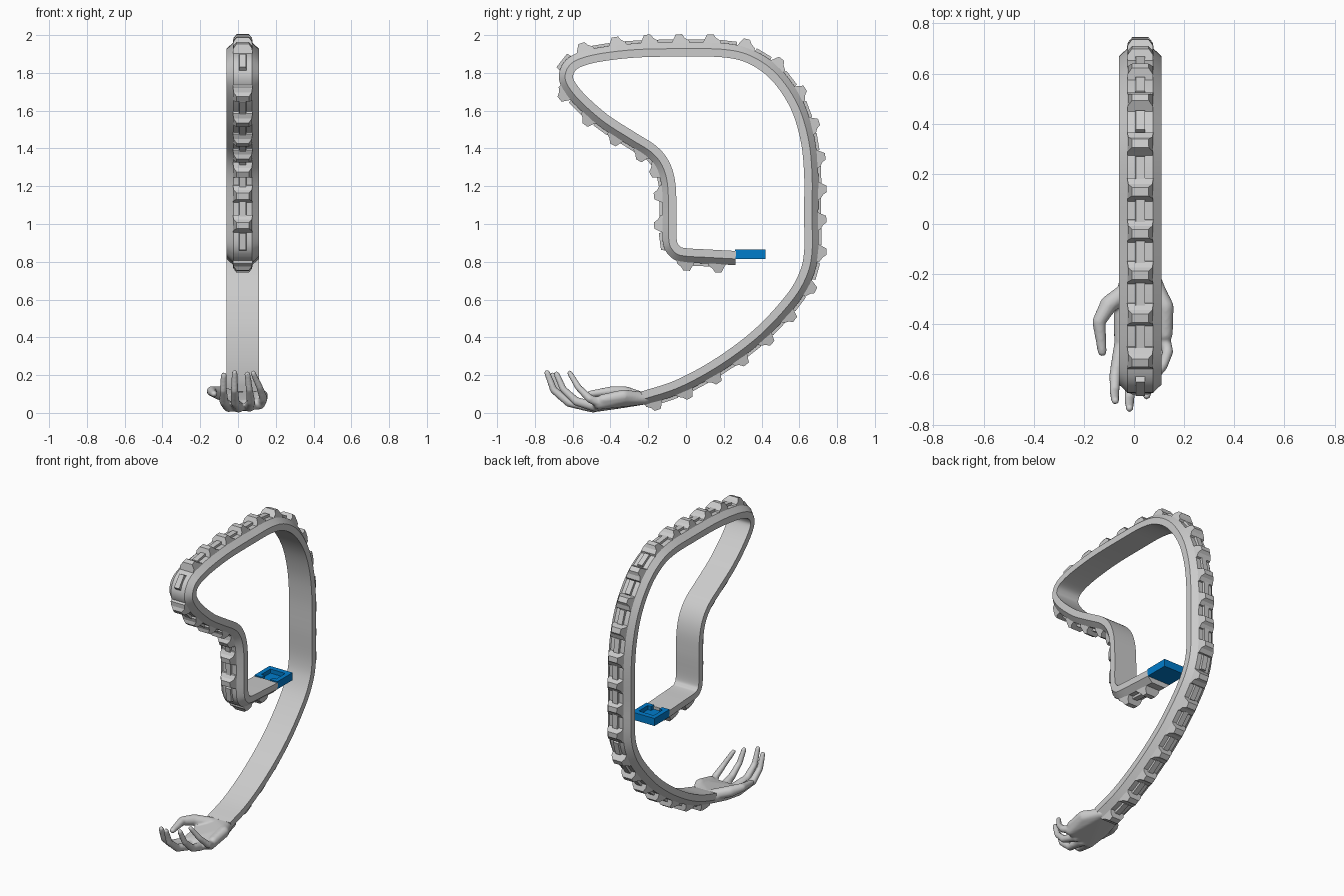
import bpy, bmesh, math
from mathutils import Vector

if "Cube" in bpy.data.objects:
    bpy.data.objects.remove(bpy.data.objects["Cube"])

CX = 0.025  # strap centre line in x


def make_object(name, bm):
    bmesh.ops.recalc_face_normals(bm, faces=bm.faces)
    me = bpy.data.meshes.new(name)
    bm.to_mesh(me)
    bm.free()
    ob = bpy.data.objects.new(name, me)
    bpy.context.collection.objects.link(ob)
    return ob


def smooth(ob, angle):
    bpy.ops.object.select_all(action='DESELECT')
    ob.select_set(True)
    bpy.context.view_layer.objects.active = ob
    bpy.ops.object.shade_smooth_by_angle(angle=math.radians(angle))


# Inner line of the strap in (y, z), from the buckle round to the wrist
KEYS = [(.265, .857), (.12, .865), (0, .872), (-.035, .885), (-.05, .93), (-.05, 1.1),
        (-.06, 1.24), (-.095, 1.34), (-.16, 1.415), (-.27, 1.485), (-.41, 1.575),
        (-.53, 1.68), (-.59, 1.755), (-.595, 1.795), (-.56, 1.83), (-.45, 1.86),
        (-.25, 1.882), (0, 1.886), (.2, 1.882), (.33, 1.85), (.45, 1.765), (.55, 1.62),
        (.605, 1.45), (.625, 1.27), (.625, 1.05), (.625, .85), (.595, .73), (.52, .61),
        (.36, .44), (.16, .29), (-.05, .175), (-.24, .112)]


def spline(pts, n=8):
    pts = [Vector(p) for p in pts]
    ext = [2 * pts[0] - pts[1]] + pts + [2 * pts[-1] - pts[-2]]
    out = []
    for i in range(1, len(ext) - 2):
        a, b, c, d = ext[i - 1:i + 3]
        for k in range(n):
            t = k / n
            out.append(.5 * (2 * b + (c - a) * t + (2 * a - 5 * b + 4 * c - d) * t * t
                             + (3 * b - a - 3 * c + d) * t ** 3))
    return out + [pts[-1]]


path = spline(KEYS)
arc = [0]
for a, b in zip(path, path[1:]):
    arc.append(arc[-1] + (b - a).length)


def frame(s):
    """Point, tangent and outward normal at arc length s."""
    i = 0
    while i < len(arc) - 2 and arc[i + 1] < s:
        i += 1
    f = (s - arc[i]) / (arc[i + 1] - arc[i])
    p = path[i].lerp(path[i + 1], f)
    t = (path[min(i + 2, len(path) - 1)] - path[max(i - 1, 0)]).normalized()
    return p, t, Vector((-t.y, t.x))


def place(fr, x, along, out):
    p, t, n = fr
    q = p + t * along + n * out
    return (CX + x, q.x, q.y)


# Strap: chamfered section swept along the path
SECTION = [(-.085, 0), (.085, 0), (.085, .042), (.05, .075), (-.05, .075), (-.085, .042)]
bm = bmesh.new()
rings = [[bm.verts.new(place(frame(s), x, 0, h)) for x, h in SECTION] for s in arc]
for r0, r1 in zip(rings, rings[1:]):
    for j in range(6):
        k = (j + 1) % 6
        bm.faces.new((r0[j], r0[k], r1[k], r1[j]))
bm.faces.new(rings[0])
bm.faces.new(rings[-1])
smooth(make_object("curved_strap", bm), 25)

# Vertebra ridges with narrow links between them
PITCH = .163
BUMP = [(-.052, .06, .052), (-.036, .095, .05), (-.026, .117, .034), (.008, .119, .032),
        (.022, .1, .048), (.046, .085, .052), (.05, .06, .052)]
LINK = [(-.05, .06, .02), (-.045, .09, .018), (.045, .09, .018), (.05, .06, .02)]


def extrude_profile(bm, fr, profile):
    left = [bm.verts.new(place(fr, -w, a, h)) for a, h, w in profile]
    right = [bm.verts.new(place(fr, w, a, h)) for a, h, w in profile]
    n = len(profile)
    bm.faces.new(left)
    bm.faces.new(right[::-1])
    for j in range(n):
        k = (j + 1) % n
        bm.faces.new((left[j], right[j], right[k], left[k]))


s_top = next(s for s, p in zip(arc, path) if p.y > 1.85 and p.x > -.055)
ridges, links = bmesh.new(), bmesh.new()
s = s_top % PITCH
while s < arc[-1] - .05:
    extrude_profile(ridges, frame(max(s, .05)), BUMP)
    if s + PITCH < arc[-1] - .05:
        extrude_profile(links, frame(s + PITCH / 2), LINK)
    s += PITCH
make_object("vertebra_ridges", ridges)
make_object("ridge_links", links)

# Blue buckle: base plate with an upright rim, open towards the strap
blue = bpy.data.materials.new("blue")
blue.diffuse_color = (0.0, 0.2, 0.6, 1)
blue.use_nodes = True
blue.node_tree.nodes["Principled BSDF"].inputs["Base Color"].default_value = blue.diffuse_color
bm = bmesh.new()


def box(bm, lo, hi):
    vs = bmesh.ops.create_cube(bm, size=1)["verts"]
    for v in vs:
        v.co = [lo[i] + (v.co[i] + .5) * (hi[i] - lo[i]) for i in range(3)]


box(bm, (-.06, .26, .815), (.11, .42, .838))
box(bm, (-.06, .385, .83), (.11, .42, .865))
for side in (-1, 1):
    xs = sorted((CX + side * .055, CX + side * .085))
    box(bm, (xs[0], .26, .83), (xs[1], .39, .865))
    xs = sorted((CX + side * .03, CX + side * .06))
    box(bm, (xs[0], .26, .83), (xs[1], .29, .865))
make_object("buckle", bm).data.materials.append(blue)

# Open hand, palm up: hulls around spheres, fused and smoothed
PALM = [[(-.025, -.22, .078, .034), (.075, -.22, .078, .034), (-.05, -.35, .055, .032),
         (.12, -.33, .08, .034), (-.05, -.48, .034, .03), (.115, -.46, .048, .03)],
        [(.085, -.25, .08, .034), (.125, -.33, .09, .034), (.125, -.44, .07, .03)]]
DIGITS = [
    [(-.02, -.26, .085, .036), (-.1, -.32, .105, .036), (-.14, -.39, .115, .027), (-.127, -.51, .1, .018)],
    [(-.05, -.48, .034, .03), (-.075, -.6, .06, .024), (-.078, -.67, .12, .02), (-.075, -.705, .2, .016)],
    [(.003, -.49, .03, .03), (-.015, -.62, .055, .024), (-.018, -.7, .12, .02), (-.018, -.735, .212, .016)],
    [(.06, -.48, .034, .029), (.068, -.58, .06, .023), (.06, -.65, .125, .019), (.05, -.685, .205, .016)],
    [(.118, -.45, .05, .028), (.135, -.51, .075, .022), (.115, -.57, .135, .018), (.08, -.615, .21, .015)],
]


def sphere_points(x, y, z, r, n=60):
    for i in range(n):
        h = 1 - 2 * (i + .5) / n
        w, a = math.sqrt(1 - h * h), i * 2.39996
        yield Vector((x + r * w * math.cos(a), y + r * w * math.sin(a), z + r * h))


def add_hull(target, balls):
    tmp = bmesh.new()
    for ball in balls:
        for p in sphere_points(*ball):
            tmp.verts.new(p)
    bmesh.ops.convex_hull(tmp, input=list(tmp.verts))
    loose = [v for v in tmp.verts if not v.link_faces]
    bmesh.ops.delete(tmp, geom=loose, context='VERTS')
    bmesh.ops.recalc_face_normals(tmp, faces=list(tmp.faces))
    me = bpy.data.meshes.new("hull_part")
    tmp.to_mesh(me)
    tmp.free()
    target.from_mesh(me)
    bpy.data.meshes.remove(me)


bm = bmesh.new()
for part in PALM:
    add_hull(bm, part)
for digit in DIGITS:
    for a, b in zip(digit, digit[1:]):
        add_hull(bm, [a, b])
hand = make_object("open_hand", bm)
rm = hand.modifiers.new("fuse", 'REMESH')
rm.mode = 'VOXEL'
rm.voxel_size = .007
rm.use_smooth_shade = True
sm = hand.modifiers.new("soften", 'SMOOTH')
sm.factor = .5
sm.iterations = 5
